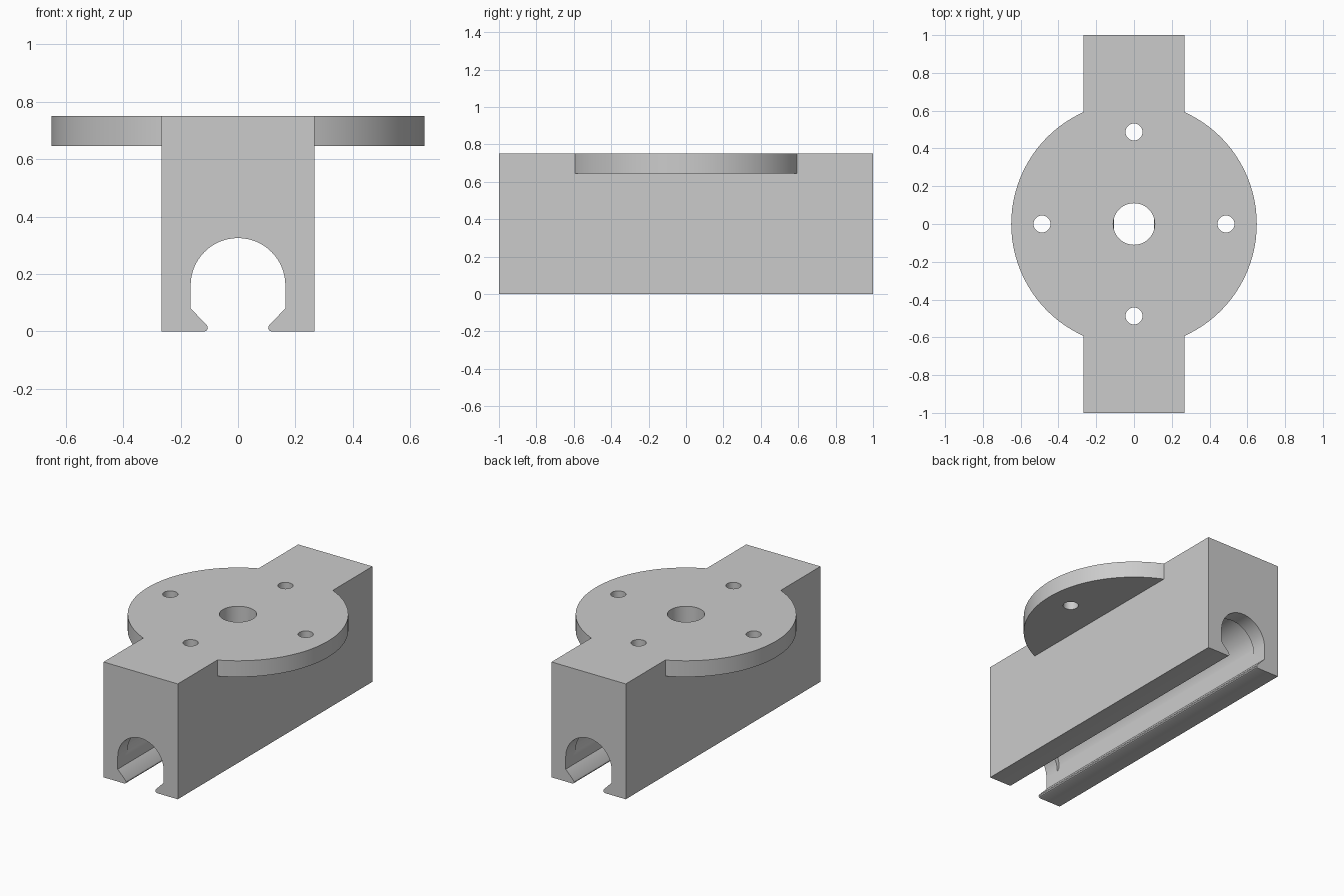
import bpy, bmesh, math
from mathutils import Matrix, Vector

cube = bpy.data.objects.get("Cube")
if cube:
    bpy.data.objects.remove(cube, do_unlink=True)

grey = bpy.data.materials.new("plain grey")
grey.use_nodes = True
grey.diffuse_color = (0.6, 0.6, 0.6, 1)
grey.node_tree.nodes["Principled BSDF"].inputs["Base Color"].default_value = (0.6, 0.6, 0.6, 1)

TOP = 0.75


def finish(name, bm):
    bmesh.ops.recalc_face_normals(bm, faces=bm.faces)
    mesh = bpy.data.meshes.new(name)
    bm.to_mesh(mesh)
    bm.free()
    mesh.materials.append(grey)
    obj = bpy.data.objects.new(name, mesh)
    bpy.context.collection.objects.link(obj)
    return obj


def extrude_profile(name, points, length):
    """Extrude an x-z outline along y, centred on the origin."""
    bm = bmesh.new()
    face = bm.faces.new([bm.verts.new((x, -length / 2, z)) for x, z in points])
    out = bmesh.ops.extrude_face_region(bm, geom=[face])
    verts = [v for v in out["geom"] if isinstance(v, bmesh.types.BMVert)]
    bmesh.ops.translate(bm, verts=verts, vec=(0, length, 0))
    return finish(name, bm)


def cylinder(name, radius, low, high, x=0, y=0, sides=48):
    bm = bmesh.new()
    bmesh.ops.create_cone(bm, cap_ends=True, segments=sides, radius1=radius, radius2=radius,
                          depth=high - low,
                          matrix=Matrix.Translation((x, y, (low + high) / 2)))
    return finish(name, bm)


def combine(target, other, operation):
    mod = target.modifiers.new(other.name, 'BOOLEAN')
    mod.operation = operation
    mod.solver = 'EXACT'
    mod.object = other
    bpy.context.view_layer.objects.active = target
    bpy.ops.object.modifier_apply(modifier=mod.name)
    bpy.data.objects.remove(other, do_unlink=True)


def arch(radius, centre, steps=32):
    return [(radius * math.cos(math.pi * i / steps), centre + radius * math.sin(math.pi * i / steps))
            for i in range(steps + 1)]


# Long block whose outline includes the snap-in channel with its lips
half = 0.267
lip = [(half, TOP), (half, 0), (0.115, 0), (0.108, 0.004), (0.105, 0.011),
       (0.108, 0.021), (0.165, 0.08)]
outline = lip + arch(0.165, 0.16) + [(-x, z) for x, z in reversed(lip)]
bracket = extrude_profile("rail_bracket", outline, 2)

# Wider pocket inside the channel, leaving a collar at each end
pocket = extrude_profile("pocket_cutter", [(0.16, 0.14)] + arch(0.18, 0.19) + [(-0.16, 0.14)], 1.8)
combine(bracket, pocket, 'DIFFERENCE')

# Round mounting flange, flush with the top of the block
flange = cylinder("flange", 0.65, 0.645, TOP, sides=96)
combine(bracket, flange, 'UNION')

# Centre bore and four screw holes
combine(bracket, cylinder("bore_cutter", 0.11, 0.2, 1), 'DIFFERENCE')
for i in range(4):
    spot = Matrix.Rotation(i * math.pi / 2, 3, 'Z') @ Vector((0.487, 0, 0))
    hole = cylinder("screw_cutter", 0.045, 0.2, 1, spot.x, spot.y, 32)
    combine(bracket, hole, 'DIFFERENCE')

# Smooth the curved walls, keep the edges crisp
bpy.ops.object.select_all(action='DESELECT')
bracket.select_set(True)
bpy.context.view_layer.objects.active = bracket
bpy.ops.object.shade_smooth_by_angle(angle=math.radians(30))
